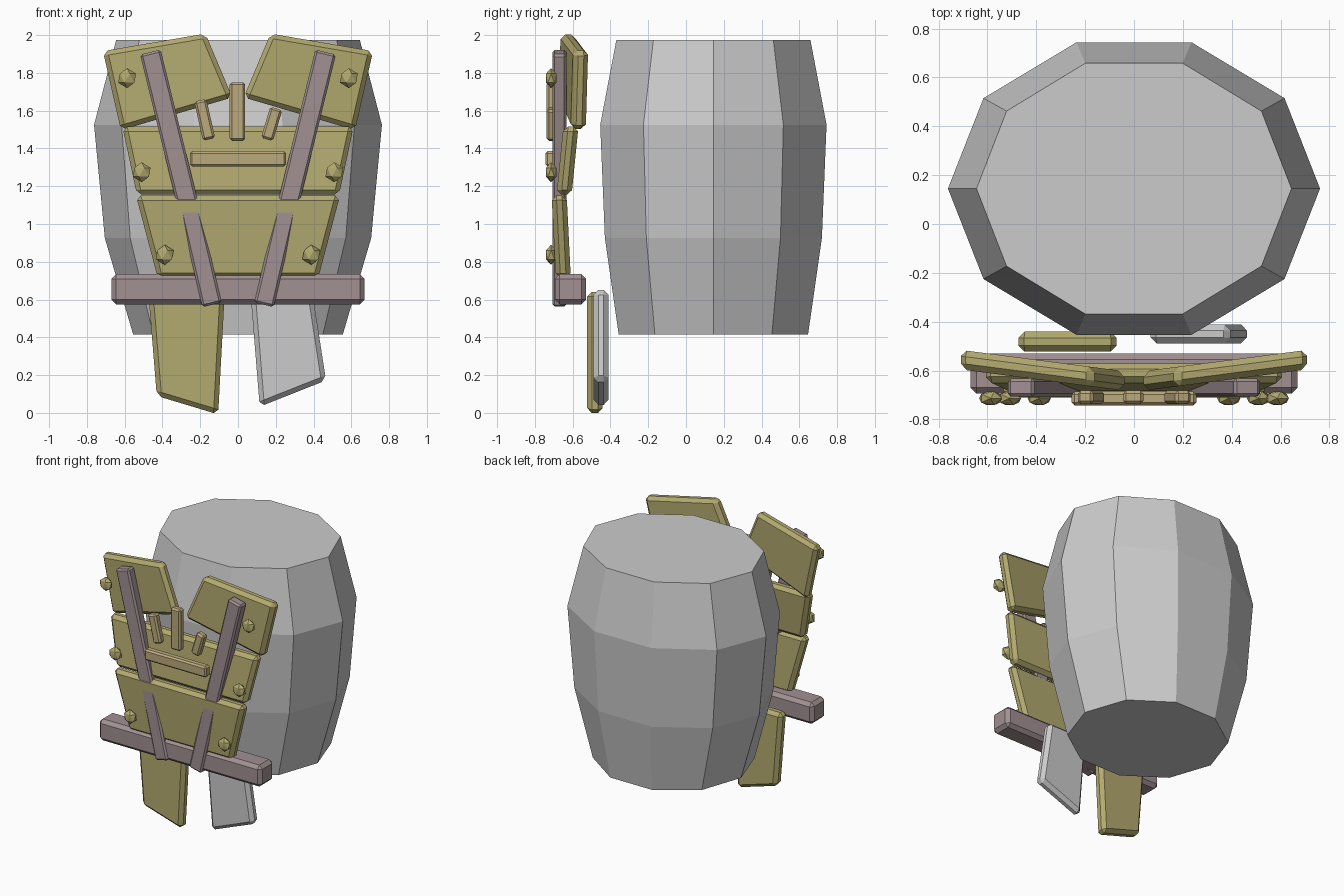
import bpy, bmesh
from math import cos, sin, pi
from mathutils import Vector

if "Cube" in bpy.data.objects:
    bpy.data.objects.remove(bpy.data.objects["Cube"])


def material(name, rgb):
    m = bpy.data.materials.new(name)
    m.diffuse_color = (*rgb, 1)
    m.use_nodes = True
    m.node_tree.nodes["Principled BSDF"].inputs["Base Color"].default_value = m.diffuse_color
    return m


OLIVE = material("olive_plate", (0.45, 0.40, 0.16))
TAN = material("tan_trim", (0.50, 0.40, 0.20))
STRAP = material("strap_mauve", (0.36, 0.28, 0.29))


def finish(bm, name, mat=None):
    bmesh.ops.recalc_face_normals(bm, faces=bm.faces)
    me = bpy.data.meshes.new(name)
    bm.to_mesh(me)
    bm.free()
    ob = bpy.data.objects.new(name, me)
    bpy.context.collection.objects.link(ob)
    if mat:
        me.materials.append(mat)
    return ob


def plate(name, outline, thick, y, mat=None, bx=0, bz=0, bevel=0.025):
    """Front-view outline (x, z) made into a chamfered slab; bx, bz lean it in y."""
    bm = bmesh.new()
    loops = []
    for side in (-0.5, 0.5):
        loops.append([bm.verts.new((x, y + bx * abs(x) + bz * z + side * thick, z))
                      for x, z in outline])
    front, back = loops
    n = len(outline)
    bm.faces.new(front)
    bm.faces.new(back[::-1])
    for i in range(n):
        j = (i + 1) % n
        bm.faces.new((front[i], back[i], back[j], front[j]))
    bmesh.ops.recalc_face_normals(bm, faces=bm.faces)
    bmesh.ops.bevel(bm, geom=bm.edges[:], offset=bevel, segments=1,
                    affect='EDGES', profile=0.5)
    return finish(bm, name, mat)


def bar(name, a, b, width, thick, y, mat, bevel=0.012):
    """Straight bar between two front-view points."""
    a, b = Vector(a), Vector(b)
    d = (b - a).normalized()
    s = Vector((-d.y, d.x)) * width / 2
    return plate(name, [tuple(p) for p in (a + s, b + s, b - s, a - s)],
                 thick, y, mat, bevel=bevel)


def flip(outline, m):
    return [(x * m, z) for x, z in outline]


# barrel body: ten-sided oval rings (z, rx, ry)
bm = bmesh.new()
rings = []
for z, rx, ry in ((0.415, 0.555, 0.527), (0.925, 0.705, 0.604),
                  (1.525, 0.762, 0.63), (1.975, 0.645, 0.54)):
    rings.append([bm.verts.new((rx * cos(i * pi / 5), 0.145 + ry * sin(i * pi / 5), z))
                  for i in range(10)])
for lo, hi in zip(rings, rings[1:]):
    for i in range(10):
        j = (i + 1) % 10
        bm.faces.new((lo[i], lo[j], hi[j], hi[i]))
bm.faces.new(rings[0][::-1])
bm.faces.new(rings[-1])
finish(bm, "barrel_body")

# front armour plates
plate("belly_plate", [(-0.54, 1.15), (0.54, 1.15), (0.425, 0.715), (-0.425, 0.715)],
      0.08, -0.614, OLIVE, bz=-0.05)
plate("chest_plate", [(-0.612, 1.515), (0.612, 1.515), (0.535, 1.155), (-0.535, 1.155)],
      0.08, -0.761, OLIVE, bz=0.1)

# belt
plate("belt", [(-0.67, 0.735), (0.67, 0.735), (0.67, 0.575), (-0.67, 0.575)],
      0.165, -0.612, STRAP)

# hanging flaps below the belt
plate("left_flap", [(-0.475, 0.64), (-0.07, 0.64), (-0.105, -0.008), (-0.43, 0.09)],
      0.082, -0.482, OLIVE)
plate("right_flap", [(0.065, 0.65), (0.392, 0.65), (0.466, 0.172), (0.115, 0.033)],
      0.078, -0.45)

# mirrored parts: shoulder plates, straps and rivets
for side, m in (("left", 1), ("right", -1)):
    plate(side + "_shoulder_plate",
          flip([(-0.715, 1.915), (-0.172, 2.008), (-0.03, 1.67), (-0.62, 1.497)], m),
          0.08, -0.648, OLIVE, bx=0.13)
    bar(side + "_shoulder_strap", (-0.464 * m, 1.91), (-0.265 * m, 1.1),
        0.112, 0.074, -0.67, STRAP)
    bar(side + "_belly_strap", (-0.261 * m, 1.1), (-0.138 * m, 0.572),
        0.105, 0.074, -0.67, STRAP)
    for k, (x, z) in enumerate(((0.587, 1.772), (0.51, 1.274), (0.388, 0.837))):
        bm = bmesh.new()
        bmesh.ops.create_icosphere(bm, subdivisions=1, radius=0.053)
        bmesh.ops.scale(bm, vec=(1, 0.62, 1), verts=bm.verts)
        bmesh.ops.translate(bm, vec=(-x * m, -0.714, z), verts=bm.verts)
        finish(bm, f"{side}_rivet_{k + 1}", OLIVE)

# small trim bars on the chest
bar("crossbar", (-0.255, 1.345), (0.255, 1.345), 0.082, 0.058, -0.715, TAN)
bar("middle_spike", (-0.003, 1.75), (-0.003, 1.44), 0.082, 0.055, -0.71, TAN)
bar("left_spike", (-0.2, 1.655), (-0.153, 1.448), 0.066, 0.055, -0.71, TAN)
bar("right_spike", (0.203, 1.612), (0.153, 1.448), 0.066, 0.055, -0.71, TAN)
